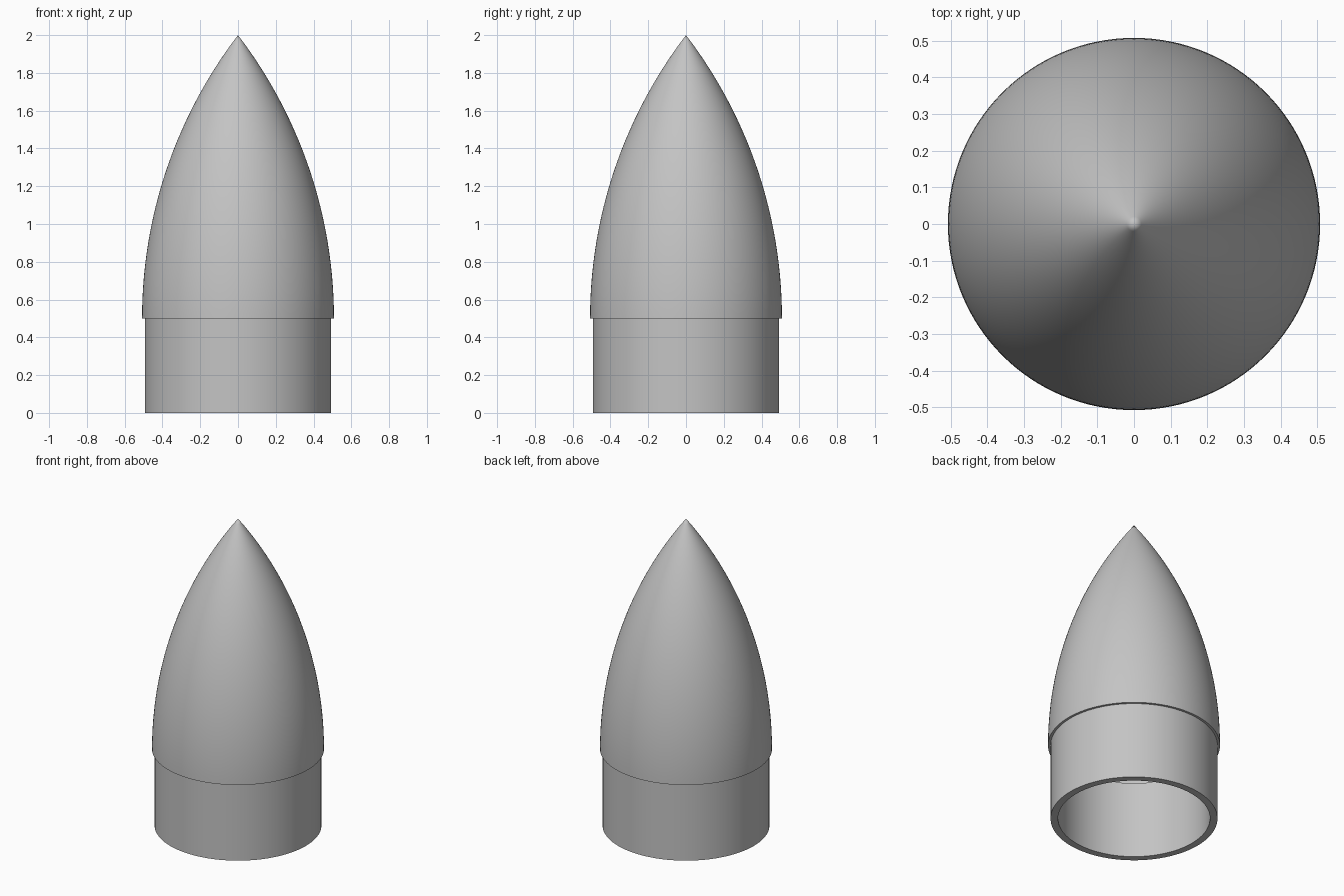
import bpy, bmesh, math

cube = bpy.data.objects.get("Cube")
if cube:
    bpy.data.objects.remove(cube, do_unlink=True)

SEGMENTS = 128
STEPS = 48
BASE_Z, LENGTH = 0.5, 1.5       # ogive start and height
RADIUS, WALL = 0.508, 0.044     # ogive base radius and shell thickness
SHOULDER = 0.493                # shoulder outer radius
ARC = (RADIUS ** 2 + LENGTH ** 2) / (2 * RADIUS)

grey = bpy.data.materials.new("plain_grey")
grey.use_nodes = True
grey.diffuse_color = (0.55, 0.55, 0.55, 1)
grey.node_tree.nodes["Principled BSDF"].inputs["Base Color"].default_value = grey.diffuse_color


def ogive(inset):
    """Tangent ogive from base to tip, moved inward by the inset."""
    arc, offset = ARC - inset, ARC - RADIUS
    end = math.acos(offset / arc)
    points = []
    for i in range(STEPS + 1):
        a = end * i / STEPS
        points.append((max(arc * math.cos(a) - offset, 0), BASE_Z + arc * math.sin(a)))
    points[-1] = (0, points[-1][1])
    return points


def lathe(name, profile):
    """Spin a radius/height profile around the vertical axis."""
    bm = bmesh.new()
    verts = [bm.verts.new((r, 0, z)) for r, z in profile]
    edges = [bm.edges.new(pair) for pair in zip(verts, verts[1:])]
    bmesh.ops.spin(bm, geom=verts + edges, cent=(0, 0, 0), axis=(0, 0, 1),
                   angle=math.tau, steps=SEGMENTS, use_merge=True)
    bmesh.ops.remove_doubles(bm, verts=bm.verts[:], dist=1e-5)
    bmesh.ops.recalc_face_normals(bm, faces=bm.faces[:])
    mesh = bpy.data.meshes.new(name)
    bm.to_mesh(mesh)
    bm.free()
    mesh.materials.append(grey)
    obj = bpy.data.objects.new(name, mesh)
    bpy.context.collection.objects.link(obj)
    bpy.ops.object.select_all(action="DESELECT")
    obj.select_set(True)
    bpy.context.view_layer.objects.active = obj
    bpy.ops.object.shade_smooth_by_angle(angle=math.radians(30))
    return obj


# Hollow nose with its narrower open shoulder, as one closed shell
bore = SHOULDER - WALL
shoulder = [(SHOULDER, BASE_Z), (SHOULDER, 0), (bore, 0), (bore, BASE_Z)]
lathe("nose_cone_with_shoulder", ogive(0)[::-1] + shoulder + ogive(WALL))
